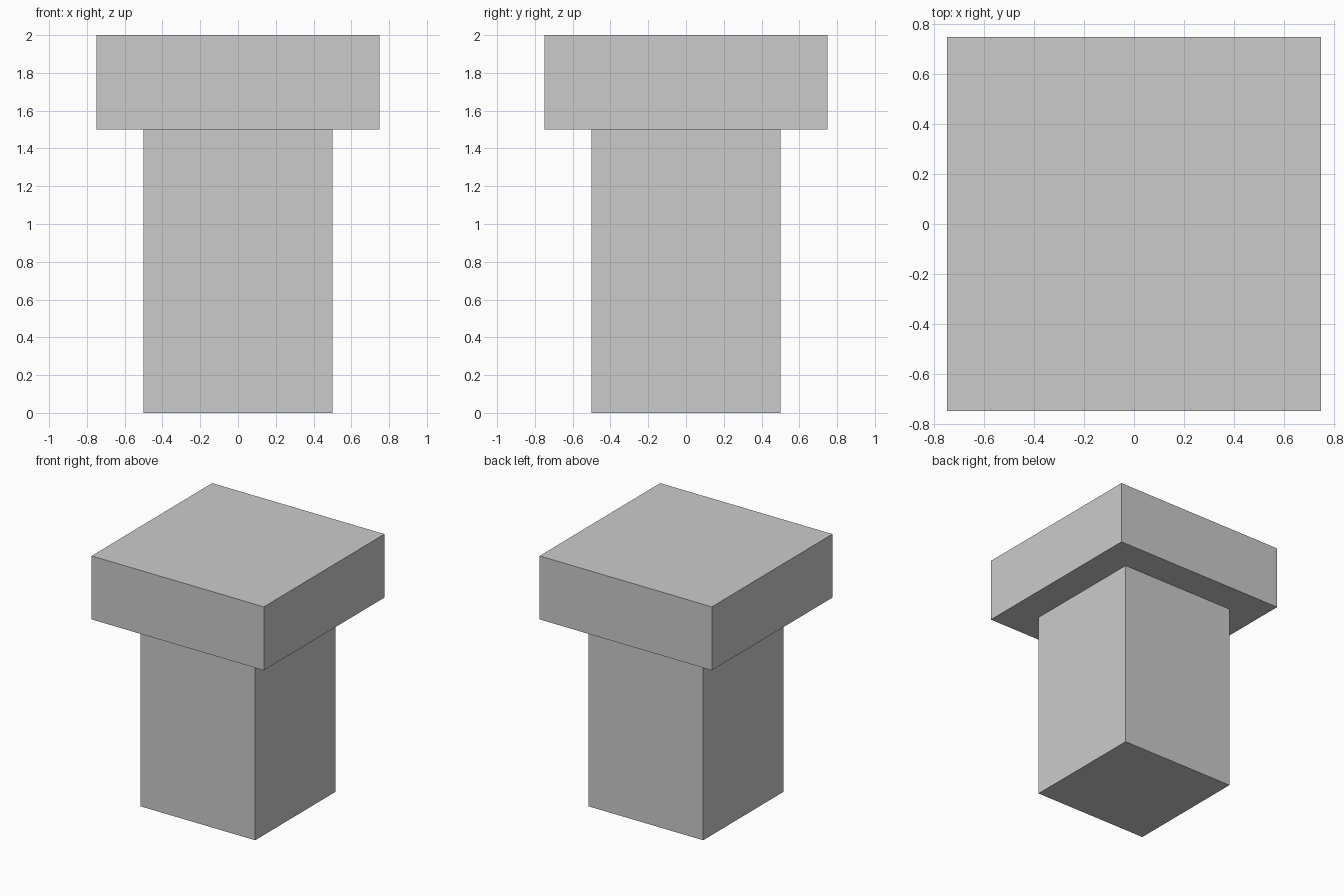
import bpy

if "Cube" in bpy.data.objects:
    bpy.data.objects.remove(bpy.data.objects["Cube"])


def box(name, width, depth, z_bottom, z_top):
    """Flat-shaded box centred on the z axis."""
    bpy.ops.mesh.primitive_cube_add(size=1, location=(0, 0, (z_bottom + z_top) / 2))
    obj = bpy.context.object
    obj.name = name
    obj.scale = (width, depth, z_top - z_bottom)
    bpy.ops.object.transform_apply(location=False, rotation=False, scale=True)
    return obj


# Square shaft standing on the ground
box("shaft", 1.0, 1.0, 0.0, 1.5)

# Wider square slab on top
box("cap", 1.5, 1.5, 1.5, 2.0)
